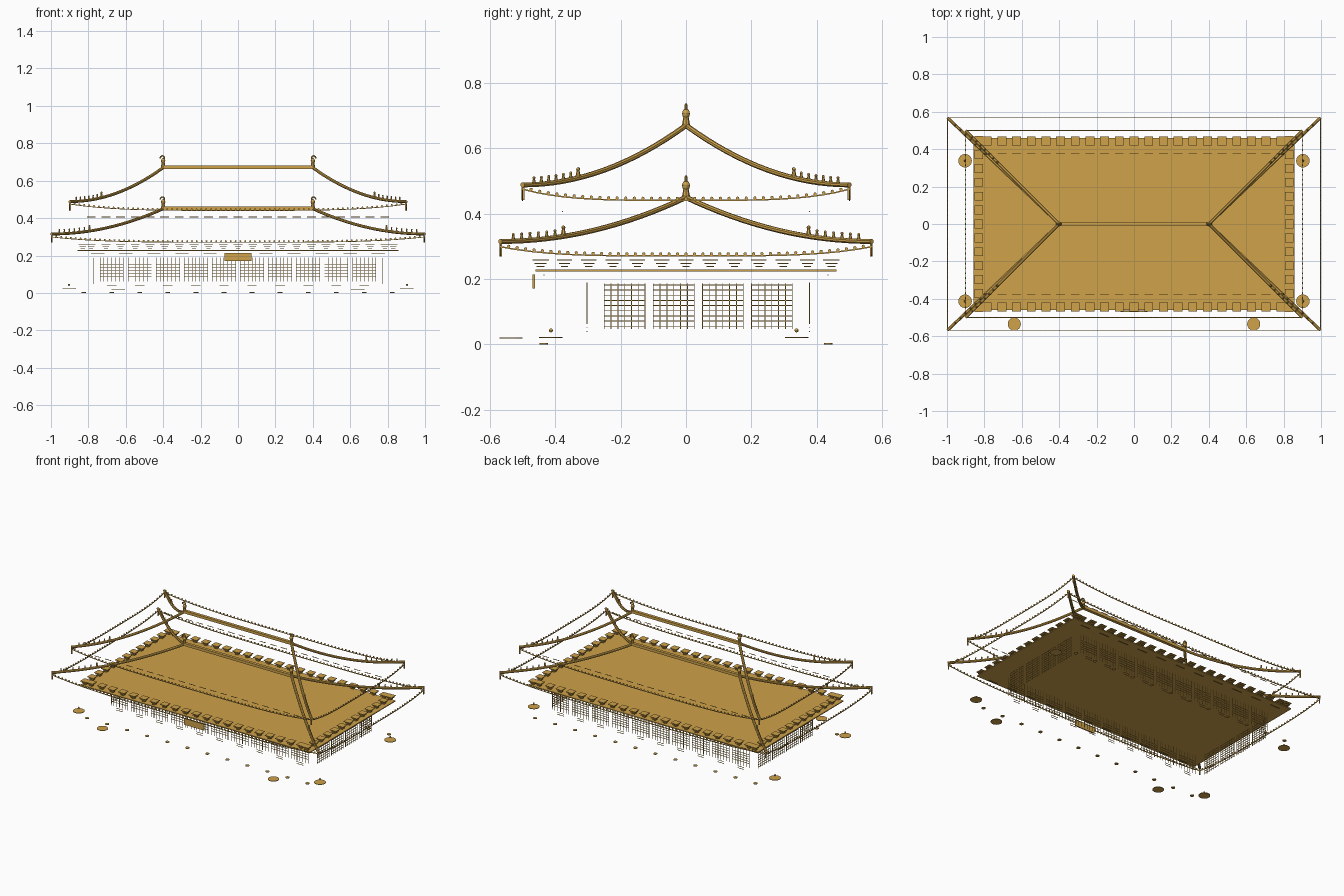
import bpy, bmesh
from math import pi, sin, cos
from mathutils import Vector, Matrix

cube = bpy.data.objects.get("Cube")
if cube:
    bpy.data.objects.remove(cube, do_unlink=True)

gold = bpy.data.materials.new("gold")
gold.use_nodes = True
COLOR = (0.62, 0.365, 0.07, 1)
gold.diffuse_color = COLOR
gold.node_tree.nodes["Principled BSDF"].inputs["Base Color"].default_value = COLOR


def finish(bm, name, smooth=False):
    bmesh.ops.recalc_face_normals(bm, faces=bm.faces)
    mesh = bpy.data.meshes.new(name)
    bm.to_mesh(mesh)
    bm.free()
    mesh.materials.append(gold)
    obj = bpy.data.objects.new(name, mesh)
    bpy.context.collection.objects.link(obj)
    if smooth:
        bpy.ops.object.select_all(action='DESELECT')
        obj.select_set(True)
        bpy.context.view_layer.objects.active = obj
        bpy.ops.object.shade_smooth_by_angle()
    return obj


def box(bm, center, size):
    m = Matrix.Translation(center) @ Matrix.Diagonal((*size, 1))
    bmesh.ops.create_cube(bm, size=1, matrix=m)


def cone(bm, center, r1, r2, depth, segments=16, turn=Matrix()):
    bmesh.ops.create_cone(bm, cap_ends=True, segments=segments, radius1=r1, radius2=r2,
                          depth=depth, matrix=Matrix.Translation(center) @ turn)


def ball(bm, center, radius, stretch=1):
    m = Matrix.Translation(center) @ Matrix.Diagonal((1, 1, stretch, 1))
    bmesh.ops.create_uvsphere(bm, u_segments=10, v_segments=6, radius=radius, matrix=m)


def sweep(bm, points, w, h, sides=8):
    """Tube of elliptical section along a path, tapered by nothing, capped."""
    points = [Vector(p) for p in points]
    rings = []
    for i, p in enumerate(points):
        d = (points[min(i + 1, len(points) - 1)] - points[max(i - 1, 0)]).normalized()
        ref = Vector((0, 0, 1)) if abs(d.z) < 0.7 else Vector((0, 1, 0))
        if w < 0:
            ref = Vector((0, 1, 0))
        side = d.cross(ref).normalized()
        up = side.cross(d)
        rings.append([bm.verts.new(p + side * abs(w) / 2 * cos(a) + up * h / 2 * sin(a))
                      for a in (2 * pi * (k + 0.5) / sides for k in range(sides))])
    for a, b in zip(rings, rings[1:]):
        for k in range(sides):
            n = (k + 1) % sides
            bm.faces.new((a[k], a[n], b[n], b[k]))
    bm.faces.new(rings[0])
    bm.faces.new(rings[-1])


CORNERS = [(sx, sy) for sx in (-1, 1) for sy in (-1, 1)]
RIDGE = 0.4


def roof(name, hx, hy, tip_z, ridge_z, eave_z, lift):
    def hip(t, sx, sy):
        return Vector((sx * (RIDGE + (hx - RIDGE) * t), sy * hy * t,
                       tip_z + (ridge_z - tip_z) * (1 - t) ** 2))

    # Main ridge and four sagging hips
    bm = bmesh.new()
    box(bm, (0, 0, ridge_z + 0.002), (2 * RIDGE, 0.02, 0.018))
    finish(bm, name + "_main_ridge")
    bm = bmesh.new()
    for sx, sy in CORNERS:
        sweep(bm, [hip(i / 16, sx, sy) for i in range(17)], 0.018, 0.016)
    finish(bm, name + "_hip_ridges", True)

    # Curled ridge-end ornaments
    bm = bmesh.new()
    for s in (-1, 1):
        x = s * RIDGE
        cone(bm, (x, 0, ridge_z + 0.012), 0.013, 0.008, 0.028, 8)
        ball(bm, (x, 0, ridge_z + 0.036), 0.012, 1.3)
        curl = [(x + s * (0.004 - 0.011 * cos(a)), 0, ridge_z + 0.052 + 0.011 * sin(a))
                for a in (pi * (k / 6 - 0.4) for k in range(10))]
        sweep(bm, curl, -0.009, 0.009, 6)
    finish(bm, name + "_ridge_ornaments", True)

    # Procession of small guardian figures on each hip
    bm = bmesh.new()
    for sx, sy in CORNERS:
        for i in range(7):
            p = hip(0.66 + 0.045 * i, sx, sy)
            k = 1.3 if i == 0 else 1
            cone(bm, p + Vector((0, 0, 0.012 * k)), 0.006 * k, 0.003 * k, 0.014 * k, 6)
            ball(bm, p + Vector((0, 0, 0.021 * k)), 0.0045 * k)
    finish(bm, name + "_hip_figures", True)

    # Upturned eave edge with round tile ends
    eave, tiles = bmesh.new(), bmesh.new()

    def edge(s):
        return eave_z + lift * abs(s) ** 4

    for sgn in (-1, 1):
        steps = [i / 12 - 1 for i in range(25)]
        sweep(eave, [(s * hx, sgn * hy, edge(s)) for s in steps], 0.005, 0.006, 4)
        sweep(eave, [(sgn * hx, s * hy, edge(s)) for s in steps], 0.005, 0.006, 4)
        for half, along_x in ((hx, True), (hy, False)):
            n = round(2 * half / 0.026)
            for i in range(1, n):
                s = 2 * i / n - 1
                z = edge(s) + 0.006
                pos = (s * hx, sgn * hy, z) if along_x else (sgn * hx, s * hy, z)
                turn = Matrix.Rotation(pi / 2, 4, 'X' if along_x else 'Y')
                cone(tiles, pos, 0.005, 0.005, 0.005, 8, turn)
    finish(eave, name + "_eave_edge")
    finish(tiles, name + "_tile_ends")

    # Hanging corner drops
    bm = bmesh.new()
    for sx, sy in CORNERS:
        box(bm, (sx * (hx - 0.003), sy * (hy - 0.003), tip_z - 0.024), (0.006, 0.006, 0.045))
    finish(bm, name + "_corner_drops")


roof("lower_roof", 0.997, 0.568, 0.315, 0.45, 0.271, 0.028)
roof("upper_roof", 0.9, 0.5, 0.488, 0.67, 0.441, 0.034)

# Broad plate under the lower roof
bm = bmesh.new()
box(bm, (0, 0, 0.226), (1.715, 0.92, 0.006))
finish(bm, "beam_plate")

# Stepped bracket sets around the plate
bm = bmesh.new()
spots = [(0.0785 * i, s * 0.443) for i in range(-10, 11) for s in (-1, 1)]
spots += [(s * 0.83, 0.0743 * i) for i in range(-6, 7) for s in (-1, 1)]
for x, y in spots:
    for z, w in ((0.238, 0.022), (0.248, 0.034), (0.258, 0.047)):
        box(bm, (x, y, z), (w, w, 0.003))
finish(bm, "bracket_sets")

# Broken trim bands on the upper wall and on the porch beam
bm = bmesh.new()
for s in (-1, 1):
    for i in range(-10, 11):
        box(bm, (0.0785 * i, s * 0.378, 0.406), (0.047, 0.003, 0.003))
finish(bm, "upper_wall_trim")
bm = bmesh.new()
for s in (-1, 1):
    for i in range(-5, 6):
        box(bm, (0.15 * i, s * 0.435, 0.212), (0.07, 0.003, 0.003))
finish(bm, "porch_beam_trim")

# Lattice screens on the four walls
FRONT, BACK, SIDE = -0.303, 0.378, 0.77
BAR = 0.0025


def lattice(bm, place, cols, rows, low, high, row_low, row_high):
    """place(u, z, du, dz) adds one bar, u running along the panel."""
    half = 0.0625
    for i in range(cols):
        u = half * (2 * i / (cols - 1) - 1)
        place(bm, u, (low + high) / 2, BAR, high - low)
    for j in range(rows):
        place(bm, 0, row_low + (row_high - row_low) * j / (rows - 1), 2 * half, BAR)


for name, y in (("front_lattice", FRONT), ("back_lattice", BACK)):
    bm = bmesh.new()
    for i in range(10):
        cx = 0.15 * (i - 4.5)
        lattice(bm, lambda b, u, z, du, dz: box(b, (cx + u, y, z), (du, BAR, dz)),
                7, 5, 0.062, 0.19, 0.09, 0.15)
        box(bm, (cx, y, 0.04), (0.05, BAR, BAR))
        box(bm, (cx, y, 0.053), (0.05, BAR, BAR))
    finish(bm, name)
for name, x in (("left_lattice", SIDE), ("right_lattice", -SIDE)):
    bm = bmesh.new()
    for i in range(4):
        cy = 0.0375 + 0.15 * (i - 1.5)
        lattice(bm, lambda b, u, z, du, dz: box(b, (x, cy + u, z), (BAR, du, dz)),
                7, 9, 0.047, 0.187, 0.056, 0.182)
    finish(bm, name)

# Blank plaque over the entrance
bm = bmesh.new()
box(bm, (0, -0.466, 0.193), (0.147, 0.008, 0.043))
finish(bm, "entrance_plaque")

# Column base rings along the front and back porch
bm = bmesh.new()
for i in range(12):
    for s in (-1, 1):
        cone(bm, (0.15 * (i - 5.5), s * 0.435, 0.002), 0.0125, 0.0125, 0.004)
finish(bm, "column_bases", True)

# Flat court dishes, the side ones with a small knob
bm = bmesh.new()
for s in (-1, 1):
    cone(bm, (s * 0.64, -0.535, 0.02), 0.035, 0.035, 0.003, 24)
    for y in (-0.413, 0.338):
        cone(bm, (s * 0.903, y, 0.022), 0.036, 0.036, 0.003, 24)
        ball(bm, (s * 0.903, y, 0.043), 0.006)
finish(bm, "court_dishes", True)
